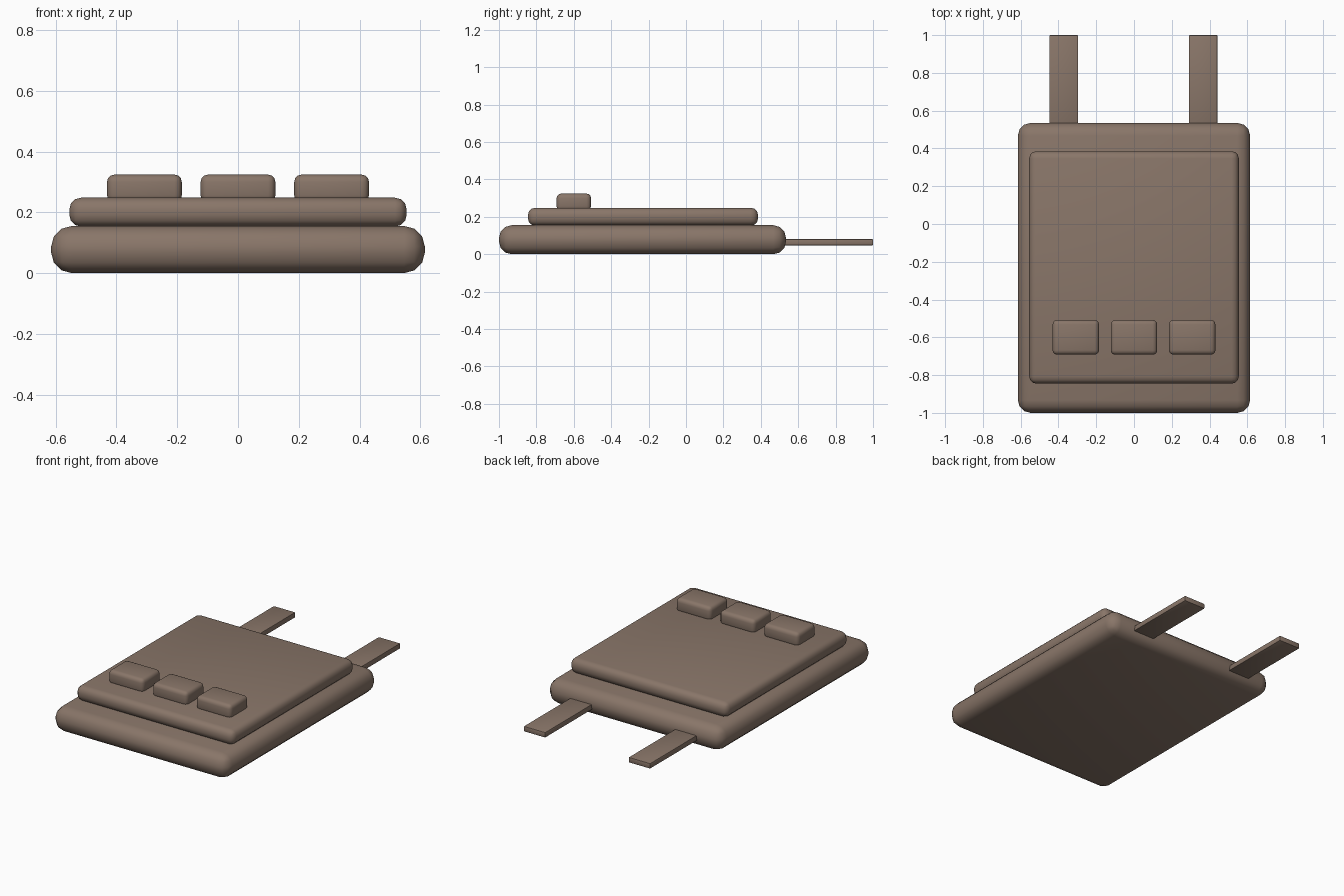
import bpy
import math

if "Cube" in bpy.data.objects:
    bpy.data.objects.remove(bpy.data.objects["Cube"])

brown = bpy.data.materials.new("brown canvas")
brown.diffuse_color = (0.25, 0.18, 0.14, 1)
brown.use_nodes = True
brown.node_tree.nodes["Principled BSDF"].inputs["Base Color"].default_value = brown.diffuse_color


def rounded_box(name, x, y, z, bevel, segments):
    """Box spanning the (min, max) ranges, with rounded edges."""
    spans = (x, y, z)
    bpy.ops.mesh.primitive_cube_add(size=1, location=[(a + b) / 2 for a, b in spans])
    ob = bpy.context.object
    ob.name = name
    ob.scale = [b - a for a, b in spans]
    bpy.ops.object.transform_apply(location=False, rotation=False, scale=True)
    mod = ob.modifiers.new("rounding", 'BEVEL')
    mod.width = bevel
    mod.segments = segments
    mod.limit_method = 'NONE'
    bpy.ops.object.modifier_apply(modifier=mod.name)
    bpy.ops.object.shade_smooth_by_angle(angle=math.radians(40))
    ob.data.materials.append(brown)
    return ob


# Padded main body and the raised panel on top
rounded_box("body", (-0.615, 0.615), (-1.0, 0.535), (0.0, 0.155), 0.068, 3)
rounded_box("front_panel", (-0.555, 0.555), (-0.845, 0.385), (0.153, 0.248), 0.038, 3)

# Row of three pouches
for i, cx in enumerate((-0.308, 0.0, 0.308)):
    rounded_box(f"pouch_{i + 1}", (cx - 0.123, cx + 0.123), (-0.692, -0.508),
                (0.232, 0.324), 0.024, 3)

# Flat straps sticking out of the back end
for side, cx in (("left", -0.372), ("right", 0.366)):
    rounded_box(f"strap_{side}", (cx - 0.076, cx + 0.076), (0.48, 1.0),
                (0.047, 0.081), 0.005, 2)
